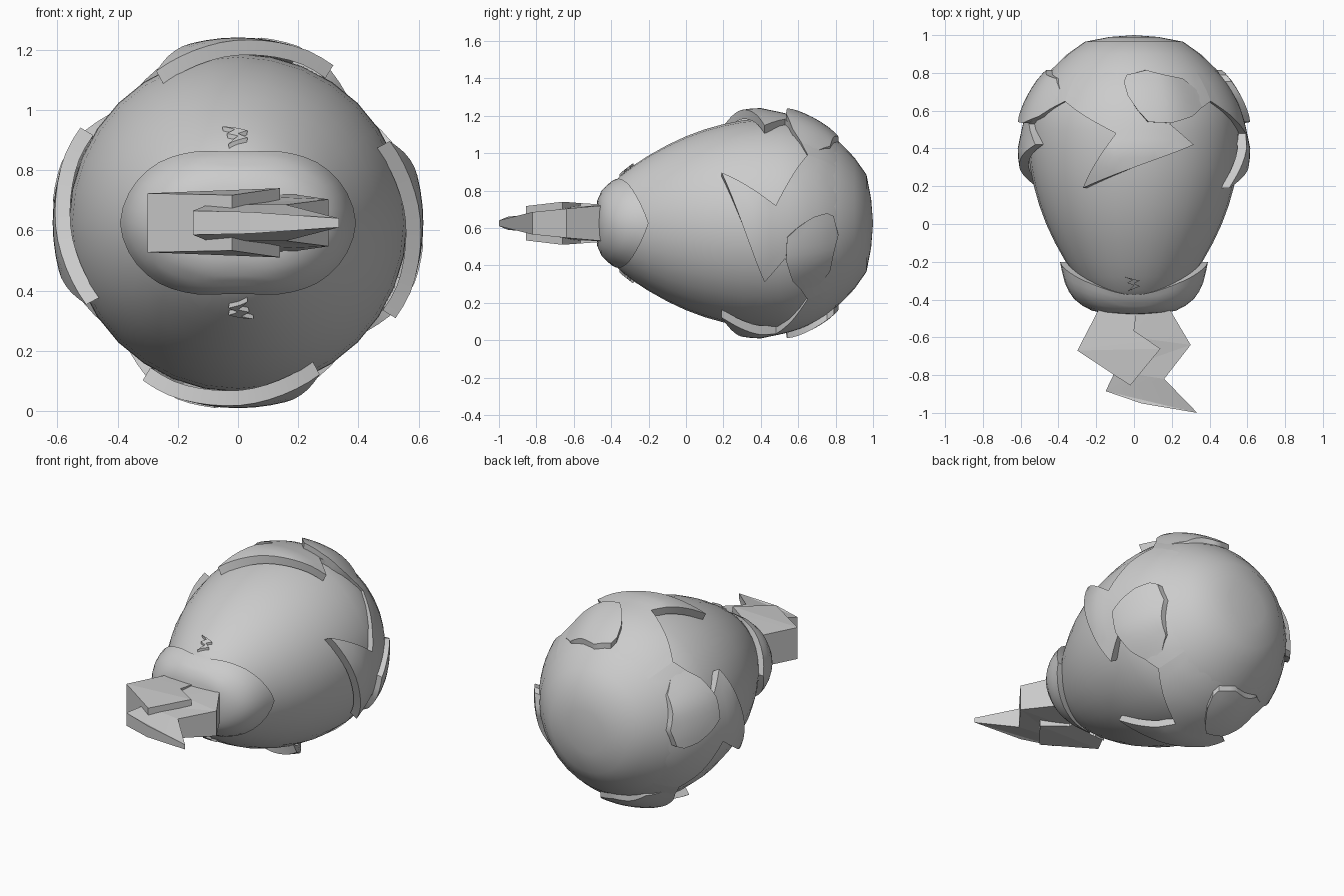
import bpy, bmesh
from math import sin, cos, asin, pi, radians
from mathutils import Vector
from mathutils.geometry import delaunay_2d_cdt, intersect_point_tri_2d, tessellate_polygon

if "Cube" in bpy.data.objects:
    bpy.data.objects.remove(bpy.data.objects["Cube"])

CZ = 0.625
QUARTERS = [0, pi / 2, pi, 1.5 * pi]


def lerp(table, y):
    if y <= table[0][0]:
        return table[0][1]
    for (a, p), (b, q) in zip(table, table[1:]):
        if y <= b:
            return p + (q - p) * (y - a) / (b - a)
    return table[-1][1]


BODY = [(-.45, 0), (-.44, .1), (-.4, .2), (-.35, .255), (-.28, .31), (-.2, .362), (-.1, .418),
        (0, .465), (.1, .502), (.2, .53), (.3, .55), (.4, .56), (.5, .562), (.58, .553),
        (.66, .53), (.74, .49), (.82, .435), (.9, .352), (.965, .26), (.99, .13), (1.0, 0)]
LIFT = [(.19, .045), (.28, .056), (.38, .06), (.5, .033), (.65, .014), (.78, .004), (.82, -.006)]


def polar(a, y, r):
    return (r * cos(a), y, CZ + r * sin(a))


def finish(bm, name, angle=35):
    bmesh.ops.remove_doubles(bm, verts=bm.verts[:], dist=1e-5)
    bmesh.ops.recalc_face_normals(bm, faces=bm.faces[:])
    me = bpy.data.meshes.new(name)
    bm.to_mesh(me)
    bm.free()
    ob = bpy.data.objects.new(name, me)
    bpy.context.collection.objects.link(ob)
    bpy.ops.object.select_all(action='DESELECT')
    ob.select_set(True)
    bpy.context.view_layer.objects.active = ob
    bpy.ops.object.shade_smooth_by_angle(angle=radians(angle))
    return ob


def ring_skin(bm, rings):
    rows = [[bm.verts.new(p) for p in ring] for ring in rings]
    n = len(rows[0])
    for a, b in zip(rows, rows[1:]):
        for i in range(n):
            bm.faces.new((a[i], a[(i + 1) % n], b[(i + 1) % n], b[i]))


def inside(p, poly):
    hit = False
    for a, b in zip(poly, poly[1:] + poly[:1]):
        if (a[1] > p[1]) != (b[1] > p[1]):
            if p[0] < a[0] + (p[1] - a[1]) * (b[0] - a[0]) / (b[1] - a[1]):
                hit = not hit
    return hit


def patch(name, poly, lift, angles, step=.05, depth=.05):
    """Raised patch on the body; poly is (angle, y), lift(angle, y) the height."""
    poly = [Vector((a * .56, y)) for a, y in poly]
    area = sum(a.x * b.y - b.x * a.y for a, b in zip(poly, poly[1:] + poly[:1]))
    if area < 0:
        poly.reverse()
    edge = []
    for a, b in zip(poly, poly[1:] + poly[:1]):
        n = max(1, round((b - a).length / step))
        edge += [a.lerp(b, i / n) for i in range(n)]
    pts = list(edge)
    for i in range(-20, 21):
        for j in range(-10, 20):
            p = Vector((i * step, j * step))
            if inside(p, poly) and min((p - e).length for e in edge) > step * .5:
                pts.append(p)
    vs, _, fs, *_ = delaunay_2d_cdt(pts, [], [list(range(len(edge)))], 1, 1e-5)
    bm = bmesh.new()
    for rot in angles:
        def at(p, d=0):
            a = p.x / .56
            return bm.verts.new(polar(a + rot, p.y, lerp(BODY, p.y) + lift(a, p.y) - d))
        top, low = [at(p) for p in vs], [at(p, depth) for p in vs]
        count = {}
        for f in fs:
            bm.faces.new([top[i] for i in f])
            for i, j in zip(f, list(f[1:]) + [f[0]]):
                count.setdefault(frozenset((i, j)), []).append((i, j))
        for use in count.values():
            if len(use) == 1:
                i, j = use[0]
                bm.faces.new((top[j], top[i], low[i], low[j]))
        bmesh.ops.delete(bm, geom=[v for v in low if not v.link_faces], context='VERTS')
    return finish(bm, name)


def on_body(pts):
    return [(asin(max(-1, min(1, t / lerp(BODY, y)))), y) for t, y in pts]


# egg-shaped body
bm = bmesh.new()
ring_skin(bm, [[polar(2 * pi * i / 32, y, max(r, 1e-6)) for i in range(32)] for y, r in BODY])
finish(bm, "body", 60)

# back shell with a zigzag front edge, repeated four times around
J = radians(42)
zigzag = on_body([(.09, .48), (.25, .19), (-.29, .42), (-.18, .53)])
shell = [(J, .65)] + zigzag + [(J - pi / 2, .65), (J - pi / 2, .82), (J, .82)]
patch("back_shell", shell, lambda a, y: lerp(LIFT, y), QUARTERS)

# curled bumps: a step on one side, fading out on the other
curl = on_body([(-.15, .79), (-.06, .815), (.035, .79), (.05, .755), (.03, .68), (-.02, .6),
                (-.07, .54), (-.18, .535), (-.29, .57), (-.37, .64), (-.34, .7), (-.25, .77)])


def curl_lift(a, y):
    f = max(0, min(1, (a + .78) / .5))
    return lerp(LIFT, y) + .037 * f * f * (3 - 2 * f) - .003


patch("curled_bumps", curl, curl_lift, QUARTERS, .04)

# small zigzag eyes, above and below
eye = on_body([(.05, -.28), (-.03, -.3), (0, -.315), (-.03, -.33), (.03, -.355), (0, -.325),
               (.035, -.312), (.01, -.297)])
patch("eyes", eye, lambda a, y: .014, [pi / 2, 1.5 * pi], .03, .03)

# front collar: flattened cap whose edge sweeps back to a point at each side
CAP = [(-.485, 0), (-.475, .17), (-.45, .25), (-.4, .315), (-.35, .35), (-.3, .371), (-.2, .392)]
rings = [[] for _ in range(10)]
for i in range(48):
    a = 2 * pi * i / 48
    back = -.2 - .175 * abs(sin(a)) ** 1.1
    for k in range(10):
        u = min(k / 8, 1)
        y = -.485 + (back + .485) * u ** 1.7
        r = max(lerp(CAP, y), 1e-6) * (1 - .29 * sin(a) ** 2) - (.04 if k == 9 else 0)
        rings[k].append(polar(a, y, r))
bm = bmesh.new()
ring_skin(bm, rings)
finish(bm, "front_collar", 40)


# jagged bolt at the front: outline points are (x, y, half height)
def bolt(name, pts):
    bm = bmesh.new()
    up = [bm.verts.new((x, y, CZ + h)) for x, y, h in pts]
    dn = [bm.verts.new((x, y, CZ - h)) for x, y, h in pts]
    for tri in tessellate_polygon([[Vector((x, y, 0)) for x, y, h in pts]]):
        bm.faces.new([up[i] for i in tri])
        bm.faces.new([dn[i] for i in reversed(tri)])
    for i in range(len(pts)):
        j = (i + 1) % len(pts)
        bm.faces.new((up[i], up[j], dn[j], dn[i]))
    finish(bm, name, 5)


bolt("bolt_upper", [(-.17, -.42, .098), (-.3, -.67, .098), (-.02, -.855, .092), (.14, -.66, .115),
                    (0, -.565, .108), (.02, -.42, .098)])
bolt("bolt_tip", [(0, -.42, .097), (.17, -.42, .097), (.3, -.64, .078), (.16, -.82, .06),
                  (.335, -1.0, .015), (.04, -.95, .036), (-.15, -.885, .04), (-.1, -.78, .06),
                  (0, -.6, .09)])
